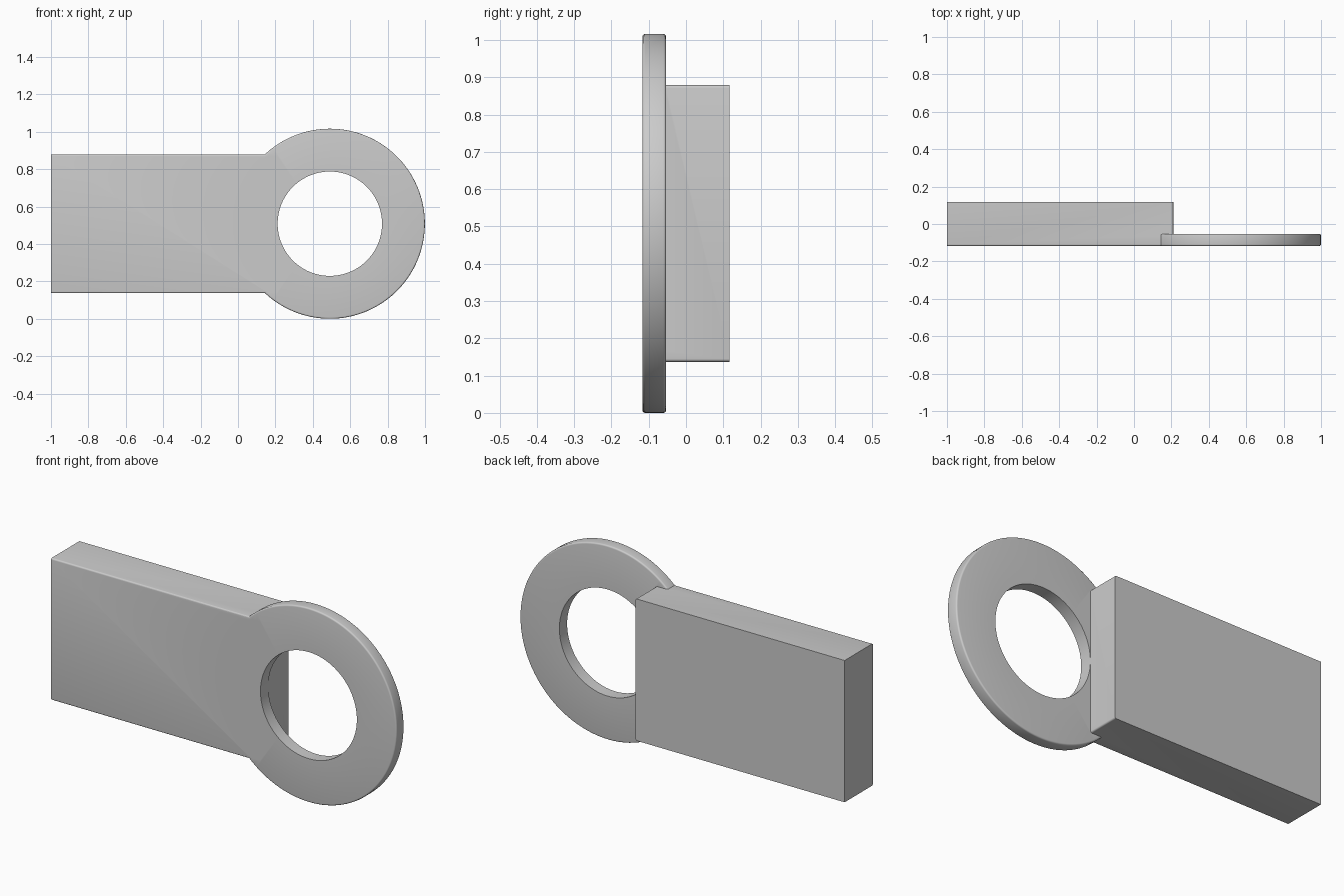
import bpy, bmesh, math
from mathutils import Vector, Matrix

cube = bpy.data.objects.get("Cube")
if cube:
    bpy.data.objects.remove(cube, do_unlink=True)

grey = bpy.data.materials.new("light_grey")
grey.use_nodes = True
colour = (0.6, 0.6, 0.6, 1)
grey.diffuse_color = colour
grey.node_tree.nodes["Principled BSDF"].inputs["Base Color"].default_value = colour

FRONT, BACK, RING_BACK = -0.117, 0.117, -0.053
END, MID_Z, ROUND = 0.21, 0.508, 0.008


def add_object(name, bm):
    bmesh.ops.recalc_face_normals(bm, faces=bm.faces)
    mesh = bpy.data.meshes.new(name)
    bm.to_mesh(mesh)
    bm.free()
    mesh.materials.append(grey)
    obj = bpy.data.objects.new(name, mesh)
    bpy.context.collection.objects.link(obj)
    return obj


# Rectangular handle block
bm = bmesh.new()
size = Vector((END + 1, BACK - FRONT, 0.742))
centre = Vector(((END - 1) / 2, 0, MID_Z))
bmesh.ops.create_cube(bm, matrix=Matrix.Translation(centre) @ Matrix.Diagonal(size).to_4x4())


def rounded(edge):
    # Long front edges, and the top and bottom edges of the ring end
    a, b = (v.co for v in edge.verts)
    mid = (a + b) / 2 - centre
    on_top_or_bottom = abs(mid.z) > 0.3
    return on_top_or_bottom and (mid.y < -0.1 and abs(mid.x) < 0.1 or mid.x > 0.5)


bmesh.ops.bevel(bm, geom=[e for e in bm.edges if rounded(e)], offset=ROUND,
                segments=4, profile=0.5, affect='EDGES')
block = add_object("handle_plate", bm)

# Flat ring, turned from a section with rounded outer corners
outer, inner = 0.508, 0.279
section = [(inner, RING_BACK), (inner, FRONT)]
for y, start in ((FRONT + ROUND, -90), (RING_BACK - ROUND, 0)):
    for i in range(5):
        t = math.radians(start + 90 * i / 4)
        section.append((outer - ROUND + ROUND * math.cos(t), y + ROUND * math.sin(t)))
bm = bmesh.new()
hub = Vector((0.491, 0, MID_Z))
verts = [bm.verts.new(hub + Vector((r, y, 0))) for r, y in section]
edges = [bm.edges.new((verts[i - 1], v)) for i, v in enumerate(verts)]
bmesh.ops.spin(bm, geom=verts + edges, cent=hub, axis=(0, 1, 0),
               angle=math.tau, steps=128, use_merge=True)
bmesh.ops.remove_doubles(bm, verts=bm.verts, dist=0.0001)
ring = add_object("ring", bm)

# Join both into one solid
union = block.modifiers.new("join_ring", 'BOOLEAN')
union.operation = 'UNION'
union.solver = 'EXACT'
union.object = ring
bpy.ops.object.select_all(action='DESELECT')
bpy.context.view_layer.objects.active = block
block.select_set(True)
bpy.ops.object.modifier_apply(modifier=union.name)
bpy.data.objects.remove(ring, do_unlink=True)
bpy.ops.object.shade_smooth_by_angle(angle=math.radians(30))
